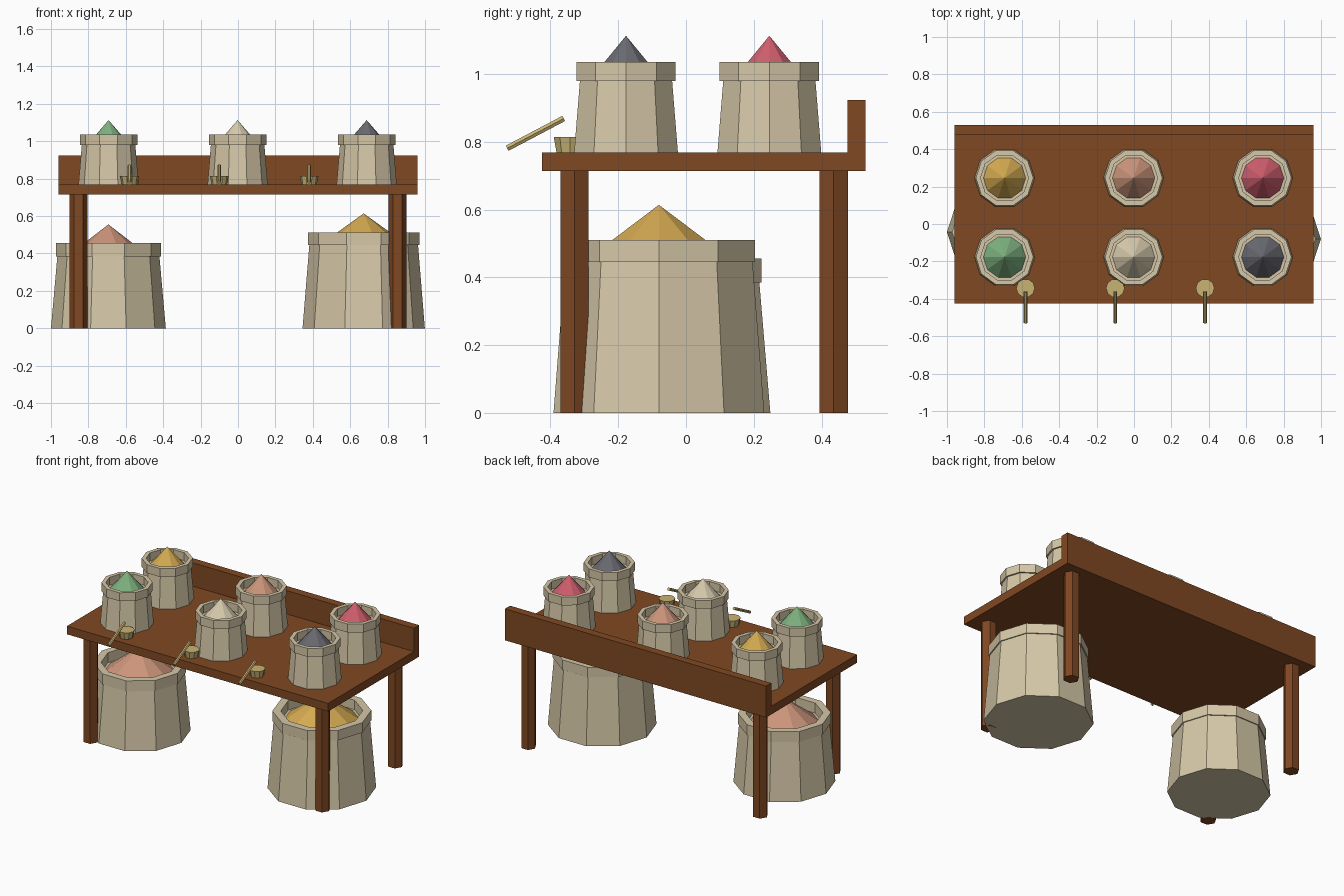
import bpy, bmesh, math
from mathutils import Vector

if "Cube" in bpy.data.objects:
    bpy.data.objects.remove(bpy.data.objects["Cube"])


def mat(name, r, g, b):
    lin = [((c / 255 + 0.055) / 1.055) ** 2.4 for c in (r, g, b)]
    m = bpy.data.materials.new(name)
    m.diffuse_color = (*lin, 1)
    m.use_nodes = True
    m.node_tree.nodes["Principled BSDF"].inputs["Base Color"].default_value = m.diffuse_color
    return m


wood = mat("brown_wood", 128, 72, 34)
cloth = mat("sack_cloth", 214, 200, 168)
brass = mat("brass", 202, 180, 116)
yellow = mat("yellow_spice", 214, 172, 82)
salmon = mat("salmon_spice", 206, 150, 124)
pink = mat("pink_spice", 208, 94, 110)
green = mat("green_spice", 126, 178, 128)
cream = mat("cream_spice", 217, 204, 174)
grey = mat("dark_grey_spice", 106, 106, 114)


def finish(bm, name, material, loc=(0, 0, 0)):
    bmesh.ops.recalc_face_normals(bm, faces=bm.faces)
    me = bpy.data.meshes.new(name)
    bm.to_mesh(me)
    bm.free()
    me.materials.append(material)
    ob = bpy.data.objects.new(name, me)
    ob.location = loc
    bpy.context.collection.objects.link(ob)
    return ob


def box(name, lo, hi, material):
    bm = bmesh.new()
    bmesh.ops.create_cube(bm, size=1)
    for v in bm.verts:
        v.co = [lo[i] + (v.co[i] + 0.5) * (hi[i] - lo[i]) for i in range(3)]
    return finish(bm, name, material)


def lathe(name, profile, sides, material, loc, closed=False):
    """Turn (radius, z) points about z; first corner on +x. Open ends get caps."""
    bm = bmesh.new()
    rings = []
    for r, z in profile:
        if r == 0:
            rings.append([bm.verts.new((0, 0, z))] * sides)
        else:
            rings.append([bm.verts.new((r * math.cos(math.tau * i / sides),
                                        r * math.sin(math.tau * i / sides), z))
                          for i in range(sides)])
    pairs = list(zip(rings, rings[1:])) + ([(rings[-1], rings[0])] if closed else [])
    for a, b in pairs:
        for i in range(sides):
            j = (i + 1) % sides
            bm.faces.new(list(dict.fromkeys((a[i], a[j], b[j], b[i]))))
    if not closed:
        for ring, (r, z) in ((rings[0], profile[0]), (rings[-1], profile[-1])):
            if r > 0:
                bm.faces.new(ring)
    return finish(bm, name, material, loc)


def sack(name, x, y, z, r, rim_r, rim_lo, rim_hi, apex, spice):
    # tapered body, hollow rolled rim, heap of spice
    loc = (x, y, z)
    lathe(name + "_body", [(r, 0), (r * 0.888, rim_lo + 0.003)], 10, cloth, loc)
    lathe(name + "_rim", [(rim_r, rim_lo), (rim_r, rim_hi),
                          (rim_r * 0.83, rim_hi), (rim_r * 0.83, rim_lo)],
          10, cloth, loc, closed=True)
    lathe(name + "_heap", [(r * 0.72, rim_lo), (0, apex)], 10, spice, loc)


# table
TOP = 0.768
box("table_top", (-0.96, -0.425, 0.714), (0.96, 0.53, TOP), wood)
box("back_board", (-0.96, 0.476, TOP - 0.002), (0.96, 0.53, 0.923), wood)
for side, x in (("left", -0.852), ("right", 0.852)):
    for end, y in (("front", -0.329), ("back", 0.436)):
        lathe(f"{end}_{side}_leg", [(0.048, 0), (0.048, 0.716)], 6, wood, (x, y, 0))

# small sacks on the table
rows = {"front": (-0.177, (green, cream, grey)), "back": (0.246, (yellow, salmon, pink))}
for row, (y, spices) in rows.items():
    for x, spice, side in zip((-0.692, -0.002, 0.688), spices, ("left", "middle", "right")):
        sack(f"{row}_{side}_sack", x, y, TOP, 0.161, 0.154, 0.211, 0.267, 0.345, spice)

# large sacks on the floor
sack("large_left_sack", -0.693, -0.043, 0, 0.307, 0.28, 0.385, 0.455, 0.555, salmon)
sack("large_right_sack", 0.672, -0.08, 0, 0.327, 0.298, 0.445, 0.511, 0.614, yellow)

# scoops with tilted handles
for k, x in enumerate((-0.58, -0.10, 0.38), 1):
    lathe(f"scoop_cup_{k}", [(0.041, 0), (0.05, 0.047)], 10, brass, (x, -0.343, TOP))
    a, b = Vector((x, -0.528, 0.781)), Vector((x, -0.361, 0.869))
    d = b - a
    handle = lathe(f"scoop_handle_{k}", [(0.01, 0), (0.01, d.length)], 6, brass, a)
    handle.rotation_euler = d.to_track_quat('Z', 'Y').to_euler()
